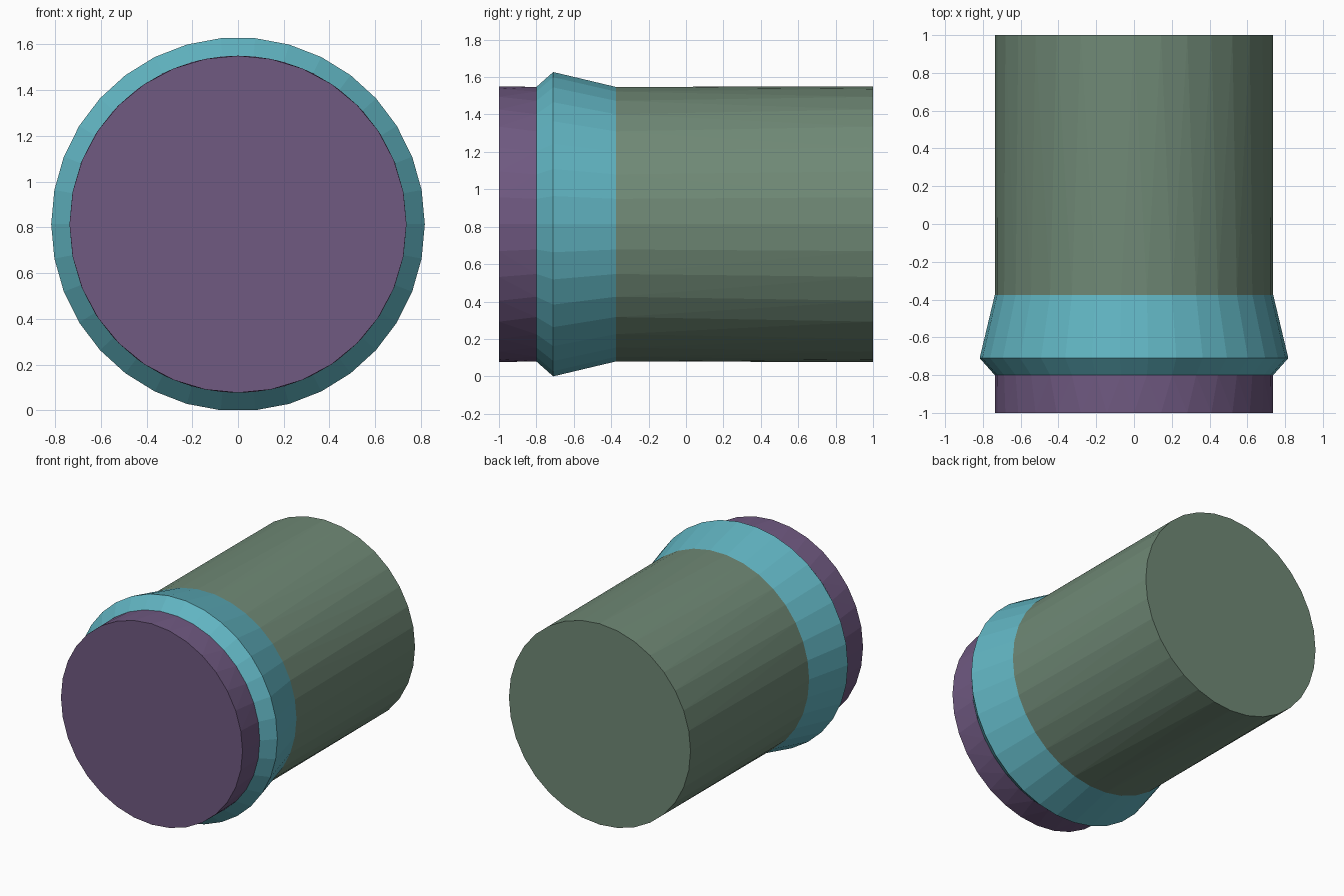
import bpy, bmesh, math

if "Cube" in bpy.data.objects:
    bpy.data.objects.remove(bpy.data.objects["Cube"])

R_BODY, R_COLLAR = 0.737, 0.817
N_END, N_COLLAR = 32, 34
ZC = R_COLLAR * math.cos(math.pi / N_COLLAR)   # flat of the collar rests on z = 0


def material(name, color):
    m = bpy.data.materials.new(name)
    m.diffuse_color = (*color, 1)
    m.use_nodes = True
    m.node_tree.nodes["Principled BSDF"].inputs["Base Color"].default_value = m.diffuse_color
    return m


def ring(bm, y, r, n):
    return [bm.verts.new((r * math.cos(2 * math.pi * i / n), y,
                          ZC + r * math.sin(2 * math.pi * i / n))) for i in range(n)]


def finish(bm, name, mat):
    bmesh.ops.recalc_face_normals(bm, faces=bm.faces[:])
    me = bpy.data.meshes.new(name)
    bm.to_mesh(me)
    bm.free()
    me.materials.append(mat)
    ob = bpy.data.objects.new(name, me)
    bpy.context.collection.objects.link(ob)
    return ob


def barrel(name, y_joint, y_end, mat):
    """Tube from a 34-sided joint to a capped 32-sided end."""
    bm = bmesh.new()
    joint = ring(bm, y_joint, R_BODY, N_COLLAR)
    end = ring(bm, y_end, R_BODY, N_END)
    bmesh.ops.convex_hull(bm, input=joint + end)
    # Drop the triangulated ends, then close the outer one with a single face
    flat = [f for f in bm.faces
            if max(v.co.y for v in f.verts) - min(v.co.y for v in f.verts) < 1e-4]
    bmesh.ops.delete(bm, geom=flat, context='FACES_ONLY')
    loose = [e for e in bm.edges if not e.link_faces]
    bmesh.ops.delete(bm, geom=loose, context='EDGES')
    bm.faces.new(end)
    finish(bm, name, mat)


def collar(name, profile, mat):
    """Flared band swept through (y, radius) rings."""
    bm = bmesh.new()
    rings = [ring(bm, y, r, N_COLLAR) for y, r in profile]
    for a, b in zip(rings, rings[1:]):
        for i in range(N_COLLAR):
            j = (i + 1) % N_COLLAR
            bm.faces.new((a[i], a[j], b[j], b[i]))
    finish(bm, name, mat)


green = material("green", (0.16, 0.25, 0.18))
teal = material("teal", (0.12, 0.46, 0.54))
purple = material("purple", (0.16, 0.10, 0.22))

# Long body, flared collar and front cap
barrel("body", -0.375, 1.0, green)
collar("collar", [(-0.8, R_BODY), (-0.71, R_COLLAR), (-0.375, R_BODY)], teal)
barrel("front_cap", -0.8, -1.0, purple)
